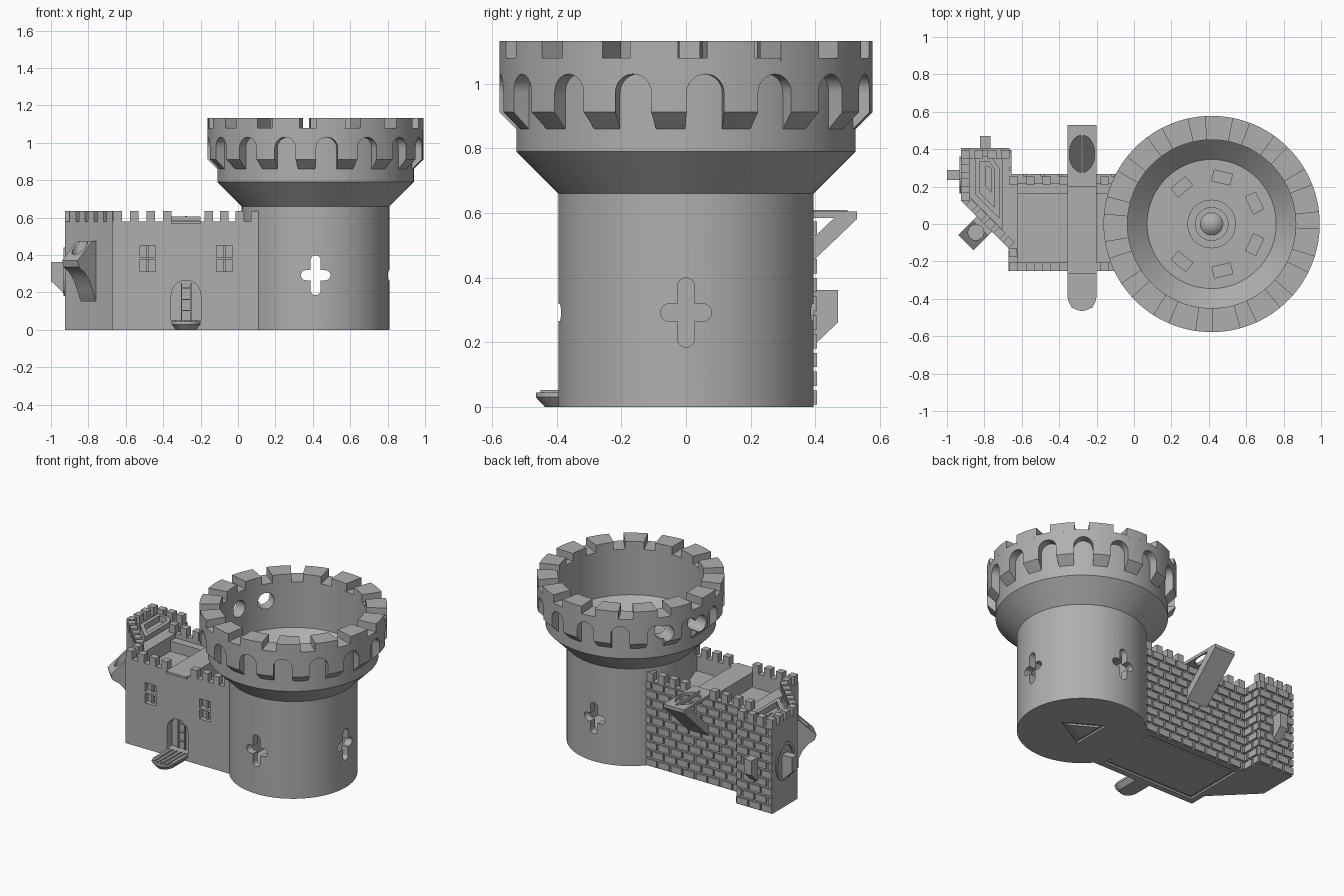
import bpy, bmesh
from math import sin, cos, pi, radians, hypot

if "Cube" in bpy.data.objects:
    bpy.data.objects.remove(bpy.data.objects["Cube"])

GREY = (0.43, 0.43, 0.43, 1)
stone = bpy.data.materials.new("grey stone")
stone.use_nodes = True
stone.diffuse_color = GREY
stone.node_tree.nodes["Principled BSDF"].inputs["Base Color"].default_value = GREY

TX, TOP = 0.415, 0.58          # tower centre, wall height


def finish(name, bm, smooth=False):
    bmesh.ops.recalc_face_normals(bm, faces=bm.faces)
    mesh = bpy.data.meshes.new(name)
    bm.to_mesh(mesh)
    bm.free()
    mesh.materials.append(stone)
    obj = bpy.data.objects.new(name, mesh)
    bpy.context.collection.objects.link(obj)
    return obj


def plan(a, b, c):
    return (a, b, c)


def wall(ox, oy, deg):
    """Outline is (across, height); extruded outwards along deg."""
    n = cos(radians(deg)), sin(radians(deg))
    return lambda u, v, d: (ox + n[0] * d - n[1] * u, oy + n[1] * d + n[0] * u, v)


def side(ox, oy, deg):
    """Outline is (outwards, height); extruded across."""
    place = wall(ox, oy, deg)
    return lambda d, v, u: place(u, v, d)


def add(name, outlines, lo, hi, place=plan):
    bm = bmesh.new()
    for pts in outlines:
        a = [bm.verts.new(place(p[0], p[1], lo)) for p in pts]
        b = [bm.verts.new(place(p[0], p[1], hi)) for p in pts]
        bm.faces.new(a)
        bm.faces.new(b)
        for i in range(len(pts)):
            j = (i + 1) % len(pts)
            bm.faces.new((a[i], a[j], b[j], b[i]))
    return finish(name, bm)


def rect(x0, x1, y0, y1):
    return [(x0, y0), (x1, y0), (x1, y1), (x0, y1)]


def oval(cx, cy, rx, ry, n=32):
    return [(cx + rx * cos(2 * pi * i / n), cy + ry * sin(2 * pi * i / n)) for i in range(n)]


def arch(cx, r, bottom, spring, n=14):
    return [(cx - r, bottom), (cx + r, bottom)] + [
        (cx + r * cos(pi * i / n), spring + r * sin(pi * i / n)) for i in range(n + 1)]


def pill(cx, cy, half, r, upright):
    pts = [(half * (1 if i <= 12 else -1) + r * cos(pi * (i % 13) / 12 - pi / 2 + pi * (i > 12)),
            r * sin(pi * (i % 13) / 12 - pi / 2 + pi * (i > 12))) for i in range(26)]
    return [(cx - q, cy + p) if upright else (cx + p, cy + q) for p, q in pts]


def revolve(name, profile, closed=True, n=96):
    bm = bmesh.new()
    rings = [[bm.verts.new((TX + r * cos(2 * pi * i / n), r * sin(2 * pi * i / n), z))
              for i in range(n)] for r, z in profile]
    pairs = list(zip(rings, rings[1:]))
    if closed:
        pairs.append((rings[-1], rings[0]))
    else:
        bm.faces.new(rings[0])
        bm.faces.new(rings[-1])
    for a, b in pairs:
        for i in range(n):
            bm.faces.new((a[i], a[i - 1], b[i - 1], b[i]))
    return finish(name, bm)


def cut(obj, cutter, keep=False):
    mod = obj.modifiers.new("cut", 'BOOLEAN')
    mod.operation, mod.solver, mod.object = 'DIFFERENCE', 'EXACT', cutter
    bpy.context.view_layer.objects.active = obj
    bpy.ops.object.modifier_apply(modifier=mod.name)
    if not keep:
        bpy.data.objects.remove(cutter)


def smooth(*objs):
    bpy.ops.object.select_all(action='DESELECT')
    for o in objs:
        o.select_set(True)
    bpy.context.view_layer.objects.active = objs[0]
    bpy.ops.object.shade_smooth_by_angle(angle=radians(30))


# Round tower: shell, hollow room and cross-shaped slits
tower = revolve("round_tower", [(0.395, 0), (0.395, 0.66), (0.525, 0.79), (0.525, 1.06), (0.45, 1.06),
                                (0.45, 0.77), (0.345, 0.665)], closed=False)
cut(tower, revolve("room", [(0.345, 0.03), (0.345, 0.62)], closed=False))
for deg in (-90, 0, 90):
    for half, up in ((0.08, True), (0.052, False)):
        cut(tower, add("slit", [pill(0, 0.292, half, 0.027, up)], 0.25, 0.5, wall(TX, 0, deg)))

# Crown ring with arched recesses between the corbels
crown = revolve("crown_ring", [(0.5, 0.835), (0.578, 0.912), (0.578, 1.08), (0.45, 1.08),
                               (0.45, 1.05), (0.5, 1.05)])
for k in range(16):
    cut(crown, add("arch", [arch(0, 0.058, 0.8, 0.972)], 0.49, 0.65, wall(TX, 0, 6 + 22.5 * k)))
for deg in (147, 173):
    for part in (tower, crown):
        cut(part, add("port", [oval(0, 0.965, 0.055, 0.055)], 0.4, 0.65, wall(TX, 0, deg)))

# Crown merlons
blocks = []
for k in range(15):
    angles = [radians(-10 + 24 * k + s * 1.5) for s in range(-5, 6)]
    blocks.append([(TX + 0.578 * cos(a), 0.578 * sin(a)) for a in angles]
                  + [(TX + 0.45 * cos(a), 0.45 * sin(a)) for a in reversed(angles)])
crown_merlons = add("crown_merlons", blocks, 1.07, 1.132)

# Tower floor: slots and stepped boss
for k in range(7):
    if k != 3:
        cut(tower, add("slot", [rect(-0.05, 0.05, 0.645, 0.7)], 0.225, 0.285, wall(TX, 0, 26 + 51.4 * k)))
boss = revolve("floor_boss", [(0.13, 0.66), (0.13, 0.675), (0.09, 0.675), (0.09, 0.69), (0.06, 0.69),
                              (0.04, 0.71), (0.015, 0.72)], closed=False, n=48)

# Underside triangle
cut(tower, add("mark", [oval(TX, 0, 0.16, 0.16, 3)], -0.01, 0.012))
add("underside_triangle", [oval(TX, 0, 0.11, 0.11, 3)], 0, 0.012)

# Keep: wall block with sunken decks
keep = add("keep_walls", [[(-0.925, 0.395), (-0.925, 0.125), (-0.67, -0.13), (-0.67, -0.25),
                           (0.115, -0.25), (0.115, 0.255), (-0.665, 0.255), (-0.665, 0.395)]], 0, TOP)
for x0, x1 in ((-0.62, -0.355), (-0.2, 0.06)):
    cut(keep, add("deck", [rect(x0, x1, -0.205, 0.16)], 0.48, 0.7))
    cut(keep, add("walkway", [rect(x0, x1, 0.155, 0.215)], 0.55, 0.7))
turret = [(-0.88, 0.35), (-0.88, 0.145), (-0.705, -0.03), (-0.705, 0.35)]
cut(keep, add("turret_deck", [turret], 0.54, 0.7))
cut(keep, add("panel", [rect(-0.63, 0.06, -0.21, 0.22)], -0.01, 0.012))
add("underside_panel", [rect(-0.61, 0.04, -0.19, 0.2)], 0.004, 0.013)

# Windows and door
front = wall(0, -0.25, -90)
panes = [rect(x - 0.042, x + 0.042, z, z + 0.062) for x in (-0.483, -0.072) for z in (0.313, 0.388)]
cut(keep, add("panes", panes, -0.035, 0.05, front))
add("window_bars", [rect(x - 0.006, x + 0.006, 0.31, 0.45) for x in (-0.483, -0.072)], -0.035, -0.02, front)
cut(keep, add("doorway", [arch(-0.278, 0.079, 0.05, 0.186)], -0.05, 0.05, front))
add("door_ladder", [rect(-0.305, -0.299, 0.05, 0.25), rect(-0.255, -0.249, 0.05, 0.25)]
    + [rect(-0.3, -0.25, z, z + 0.006) for z in (0.1, 0.16, 0.22)], -0.05, -0.035, front)


# Door step with a tapered foot and slats
def taper(a, b, c):
    s = 0.7 if c < 0.01 else 1
    return (-0.278 + a * s, -0.25 - b * (0.87 if s < 1 else 1), c)


step = arch(0, 0.077, -0.04, 0.138)
add("step_foot", [step], 0, 0.03, taper)
add("step_tread", [step], 0.03, 0.045, taper)
add("step_slats", [rect(x - 0.008, x + 0.008, 0, 0.2) for x in (-0.048, -0.016, 0.016, 0.048)],
    0.045, 0.052, taper)


# Battlements along a line, inside thickness to the left of it
def battlement(name, p, q, n, width=0.046, thick=0.045):
    dx, dy = q[0] - p[0], q[1] - p[1]
    size = hypot(dx, dy)
    dx, dy = dx / size, dy / size
    out = []
    for k in range(n):
        s = (size - width) * k / (n - 1)
        out.append([(p[0] + dx * a - dy * b, p[1] + dy * a + dx * b)
                    for a, b in rect(s, s + width, 0, thick)])
    add(name, out, TOP - 0.01, 0.635)


for label, y, sign in (("front", -0.25, 1), ("back", 0.255, -1)):
    for x0, x1 in ((-0.667, -0.355), (-0.18, 0.115)):
        ends = [(x0, y), (x1, y)][::sign]
        battlement(label + "_merlons", ends[0], ends[1], 4)
battlement("turret_back_merlons", (-0.665, 0.395), (-0.925, 0.395), 4)
battlement("turret_side_merlons", (-0.925, 0.395), (-0.925, 0.125), 4)
battlement("turret_diagonal_merlons", (-0.9, 0.1), (-0.67, -0.13), 5)
battlement("inner_merlons", (-0.67, -0.13), (-0.667, -0.25), 2)

# Raised frame on the turret deck
frame = add("turret_frame", [[(-0.85, 0.36), (-0.85, 0.16), (-0.72, 0.03), (-0.72, 0.3), (-0.76, 0.36)]],
            0.53, 0.6)
cut(frame, add("frame_hole", [[(-0.825, 0.335), (-0.825, 0.17), (-0.745, 0.09), (-0.745, 0.29),
                               (-0.775, 0.335)]], 0.56, 0.7))
cut(frame, add("frame_slit", [[(-0.79, 0.31), (-0.79, 0.2), (-0.765, 0.17), (-0.765, 0.3)]], 0.5, 0.7))


# Brickwork on the rear walls
def bricks(name, place, width, rows=10, length=0.094, gap=0.014):
    out, h = [], TOP / rows
    for r in range(rows):
        u = -(r % 2) * length / 2
        while u < width:
            a, b = max(u, 0), min(u + length - gap, width)
            if b - a > 0.012:
                out.append(rect(a, b, r * h + gap / 2, (r + 1) * h - gap / 2))
            u += length
    add(name, out, -0.01, 0.011, place)


bricks("back_bricks", wall(0.115, 0.255, 90), 0.78)
bricks("turret_bricks", wall(-0.665, 0.395, 90), 0.26)
bricks("return_bricks", wall(-0.665, 0.255, 0), 0.14)

# Bracket with a pierced plate on the back wall
rear = side(-0.278, 0.255, 90)
add("bracket_slab", [[(0, 0.32), (0.275, 0.582), (0.275, 0.605), (0.225, 0.605), (0, 0.39)]], -0.077, 0.077, rear)
plate = add("bracket_plate", [rect(-0.355, -0.201, 0.2, 0.52)], 0.585, 0.605)
cut(plate, add("plate_hole", [oval(-0.278, 0.375, 0.068, 0.1)], 0.5, 0.7))
add("plate_bar", [rect(-0.284, -0.272, 0.25, 0.5)], 0.588, 0.61)
add("front_ledge", [rect(-0.355, -0.201, -0.268, -0.24)], 0.565, TOP)

# Small boxes with sloped undersides on the turret
for label, x, y, deg in (("back", -0.795, 0.395, 90), ("side", -0.925, 0.262, 180)):
    add(label + "_box", [[(-0.01, 0.18), (0.076, 0.262), (0.076, 0.362), (-0.01, 0.362)]],
        -0.028, 0.028, side(x, y, deg))
ring = add("side_ring", [oval(0, 0.31, 0.1, 0.13)], -0.01, 0.008, wall(-0.925, 0.262, 180))
cut(ring, add("ring_hole", [oval(0, 0.31, 0.08, 0.11)], -0.05, 0.05, wall(-0.925, 0.262, 180)))

# Spout on the diagonal wall
spout = add("spout", [[(-0.02, 0.13), (0, 0.15), (0.025, 0.21), (0.055, 0.27), (0.09, 0.31), (0.13, 0.335),
                       (0.14, 0.37), (0.03, 0.475), (-0.02, 0.475)]], -0.058, 0.058, side(-0.8, 0, 225))
cut(spout, add("spout_hole", [oval(-0.845, -0.045, 0.042, 0.042)], 0.345, 0.6))

smooth(tower, crown, crown_merlons, boss, spout, plate, ring)
